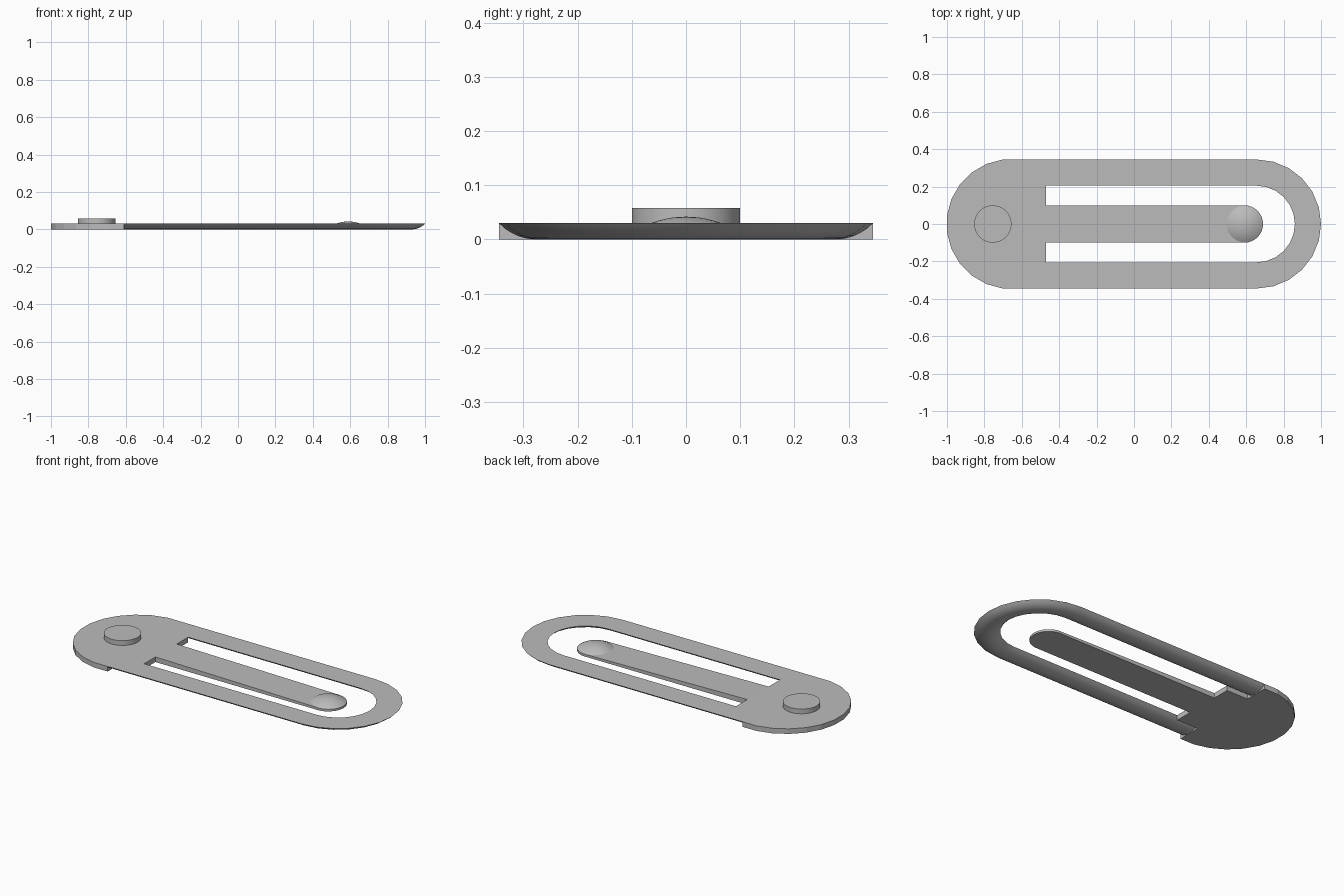
import bpy, bmesh
from math import sin, cos, pi, sqrt, radians

cube = bpy.data.objects.get("Cube")
if cube:
    bpy.data.objects.remove(cube)

GREY = (0.5, 0.5, 0.5, 1)
mat = bpy.data.materials.new("plain_grey")
mat.use_nodes = True
mat.diffuse_color = GREY
mat.node_tree.nodes["Principled BSDF"].inputs["Base Color"].default_value = GREY

THICK = 0.03      # plate thickness
OUTER = 0.345     # half width of the plate
INNER = 0.205     # half width of the opening
END = 0.655       # centre of the rounded ends
STEP = -0.61      # where the solid end gives way to the thin loop
ROOT = -0.47      # where the tongue leaves the solid end
TIP, TIP_R = 0.59, 0.1


def finish(name, bm, smooth=False):
    bmesh.ops.recalc_face_normals(bm, faces=bm.faces)
    mesh = bpy.data.meshes.new(name)
    bm.to_mesh(mesh)
    bm.free()
    obj = bpy.data.objects.new(name, mesh)
    bpy.context.collection.objects.link(obj)
    mesh.materials.append(mat)
    if smooth:
        bpy.ops.object.select_all(action='DESELECT')
        obj.select_set(True)
        bpy.context.view_layer.objects.active = obj
        bpy.ops.object.shade_smooth_by_angle(angle=radians(30))
    return obj


def prism(name, outline, z0, top, smooth=False):
    """Upright prism; top(x) gives the height of the upper face."""
    bm = bmesh.new()
    low = [bm.verts.new((x, y, z0)) for x, y in outline]
    high = [bm.verts.new((x, y, top(x))) for x, y in outline]
    bm.faces.new(low)
    bm.faces.new(high)
    n = len(outline)
    for i in range(n):
        j = (i + 1) % n
        bm.faces.new((low[i], low[j], high[j], high[i]))
    return finish(name, bm, smooth)


def arc(cx, r, start, stop, n):
    angles = [radians(start + (stop - start) * i / n) for i in range(n + 1)]
    return [(cx + r * cos(a), r * sin(a)) for a in angles]


# Solid rounded end, reaching in between the two arms of the loop
rounded = arc(-END, OUTER / cos(radians(7.5)), 97.5, 262.5, 11)
prism("solid_end", [(ROOT, INNER), (STEP, INNER), (STEP, OUTER)] + rounded
      + [(STEP, -OUTER), (STEP, -INNER), (ROOT, -INNER)], 0, lambda x: THICK)

# Loop: flat on top, rounded underneath, swept around the far end
half = (OUTER - INNER) / 2
bow = (half ** 2 + THICK ** 2) / (2 * THICK)
profile = []
for i in range(13):
    d = half * (i / 6 - 1)
    profile.append((INNER + half + d, bow - sqrt(bow ** 2 - d ** 2)))
stations = [(STEP, 0, -1)]
stations += [(END, cos(a), sin(a)) for a in (radians(-90 + 15 * i) for i in range(13))]
stations.append((STEP, 0, 1))
bm = bmesh.new()
rings = [[bm.verts.new((cx + r * dx, r * dy, z)) for r, z in profile]
         for cx, dx, dy in stations]
for a, b in zip(rings, rings[1:]):
    for i in range(len(profile)):
        j = (i + 1) % len(profile)
        bm.faces.new((a[i], a[j], b[j], b[i]))
finish("rounded_loop", bm, True)

# Tongue, thinning towards its tip
prism("tongue", [(ROOT, -TIP_R)] + arc(TIP, TIP_R, -90, 90, 16) + [(ROOT, TIP_R)],
      0, lambda x: THICK - 0.018 * (x - ROOT) / (TIP + TIP_R - ROOT), True)

# Shallow dome on the tongue tip
rim_z, peak = 0.012, 0.042
rise = peak - rim_z
ball = (TIP_R ** 2 + rise ** 2) / (2 * rise)
bm = bmesh.new()
levels = []
for k in range(1, 9):
    r = TIP_R * k / 8
    z = peak - ball + sqrt(ball ** 2 - r ** 2)
    levels.append([bm.verts.new((TIP + r * cos(a), r * sin(a), z))
                   for a in (2 * pi * i / 32 for i in range(32))])
crown = bm.verts.new((TIP, 0, peak))
for i in range(32):
    j = (i + 1) % 32
    bm.faces.new((crown, levels[0][i], levels[0][j]))
    for a, b in zip(levels, levels[1:]):
        bm.faces.new((a[i], b[i], b[j], a[j]))
dome = finish("tip_dome", bm, True)

# Round button on the solid end
prism("button", arc(-0.755, 0.1, 0, 348.75, 31), THICK, lambda x: 0.058, True)
